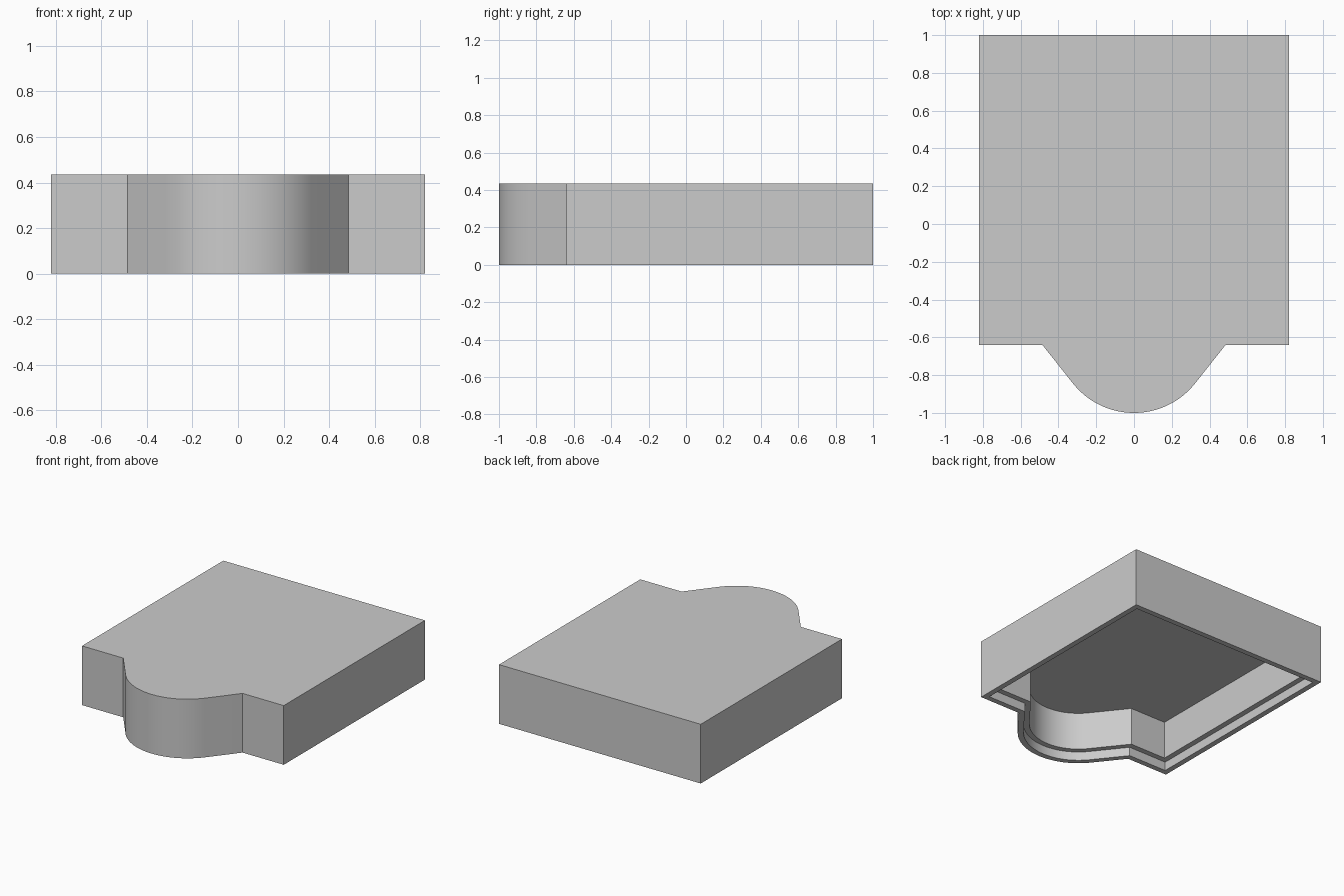
import bpy
import bmesh
from math import sin, cos, radians
from mathutils import Vector

cube = bpy.data.objects.get("Cube")
if cube:
    bpy.data.objects.remove(cube, do_unlink=True)

# Overall sizes
HALF_WIDTH, BACK, FRONT, HEIGHT = 0.82, 1.0, -0.64, 0.435
BAY_HALF, BAY_RADIUS, BAY_SWEEP = 0.485, 0.413, radians(51.5)
ARC_STEPS = 20
LIP, WALL, STEP_Z, CEILING_Z = 0.04, 0.08, 0.065, 0.345


def footprint():
    """Counter-clockwise outline: square with a rounded bay at the front."""
    centre_y = BAY_RADIUS - 1.0
    half = []
    for i in range(ARC_STEPS + 1):
        a = BAY_SWEEP * i / ARC_STEPS
        half.append(Vector((BAY_RADIUS * sin(a), centre_y - BAY_RADIUS * cos(a))))
    half += [Vector(p) for p in
             ((BAY_HALF, FRONT), (HALF_WIDTH, FRONT), (HALF_WIDTH, BACK))]
    return half + [Vector((-p.x, p.y)) for p in reversed(half[1:])]


def inset(points, distance):
    """Move an outline inward with mitred corners."""
    result = []
    for i, p in enumerate(points):
        d1 = (p - points[i - 1]).normalized()
        d2 = (points[(i + 1) % len(points)] - p).normalized()
        n1, n2 = Vector((-d1.y, d1.x)), Vector((-d2.y, d2.x))
        result.append(p + (n1 + n2) * distance / (1 + n1.dot(n2)))
    return result


# Plain grey material
grey = bpy.data.materials.new("light_grey")
grey.use_nodes = True
grey.diffuse_color = (0.6, 0.6, 0.6, 1)
grey.node_tree.nodes["Principled BSDF"].inputs["Base Color"].default_value = (0.6, 0.6, 0.6, 1)

# Hollow cover: outer wall, rim, stepped ledge, inner wall and ceiling
bm = bmesh.new()
outline = footprint()
section = [(0, HEIGHT), (0, 0), (LIP, 0), (LIP, STEP_Z),
           (WALL, STEP_Z), (WALL, CEILING_Z)]
rings = [[bm.verts.new((p.x, p.y, z)) for p in inset(outline, d)]
         for d, z in section]
for upper, lower in zip(rings, rings[1:]):
    for i in range(len(upper)):
        bm.faces.new((upper[i - 1], lower[i - 1], lower[i], upper[i]))
bm.faces.new(rings[0])
bm.faces.new(list(reversed(rings[-1])))
bmesh.ops.recalc_face_normals(bm, faces=bm.faces)

mesh = bpy.data.meshes.new("hollow_cover")
bm.to_mesh(mesh)
bm.free()
mesh.materials.append(grey)
cover = bpy.data.objects.new("hollow_cover", mesh)
bpy.context.collection.objects.link(cover)

# Smooth bay, crisp corners
bpy.ops.object.select_all(action='DESELECT')
cover.select_set(True)
bpy.context.view_layer.objects.active = cover
bpy.ops.object.shade_smooth_by_angle(angle=radians(25))
